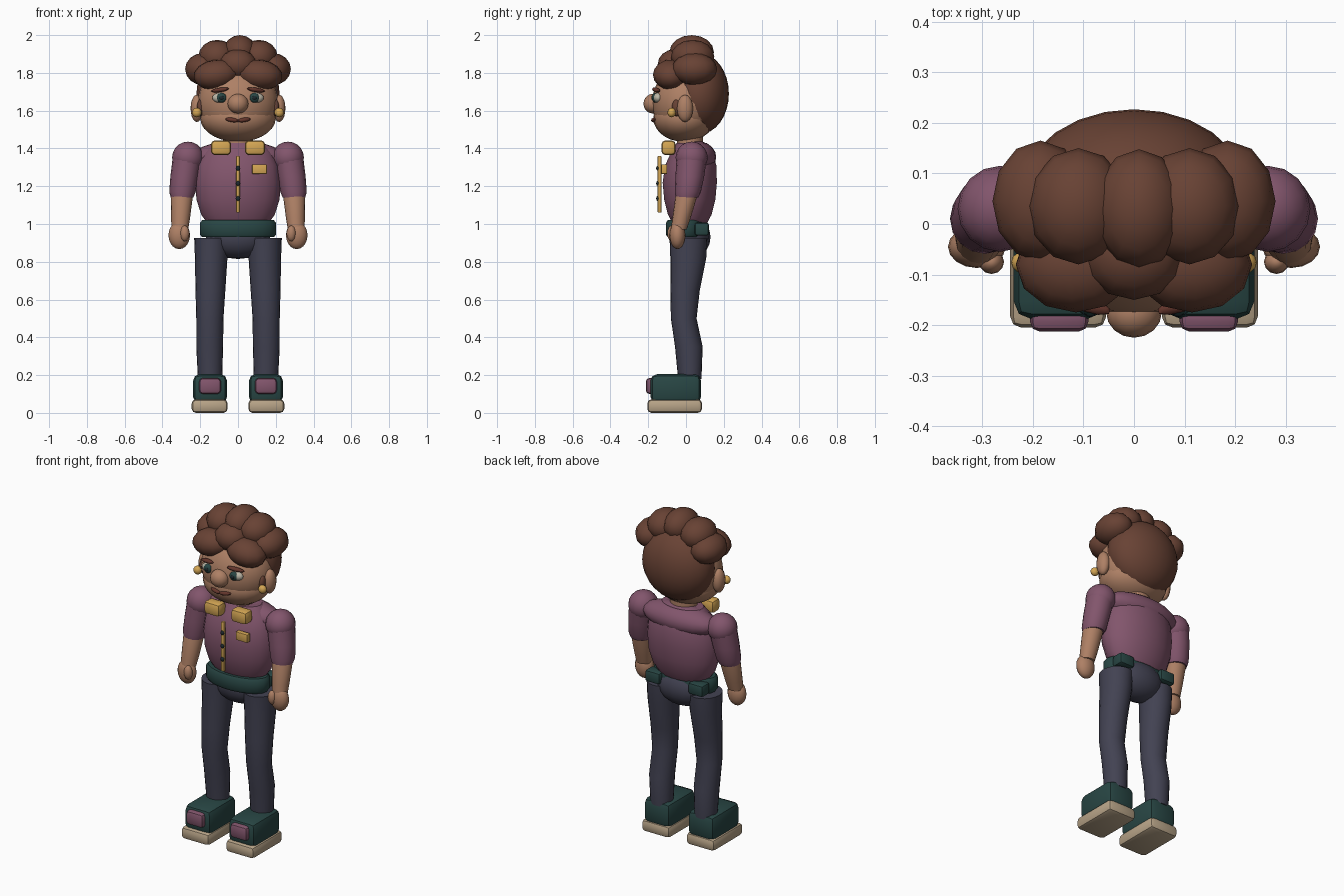
import bpy, bmesh, math
from mathutils import Matrix, Vector, Euler

if "Cube" in bpy.data.objects:
    bpy.data.objects.remove(bpy.data.objects["Cube"])


def material(name, r, g, b):
    lin = [((c / 255 + 0.055) / 1.055) ** 2.4 for c in (r, g, b)] + [1]
    m = bpy.data.materials.new(name)
    m.use_nodes = True
    m.diffuse_color = lin
    m.node_tree.nodes["Principled BSDF"].inputs["Base Color"].default_value = lin
    return m


SKIN = material("skin", 174, 128, 101)
SHIRT = material("plum_shirt", 130, 85, 108)
HAIR = material("brown_hair", 104, 66, 52)
GREEN = material("dark_green", 40, 70, 68)
PANTS = material("slate_denim", 66, 66, 82)
GOLD = material("gold", 212, 166, 84)
SOLE = material("beige_sole", 184, 164, 136)
LIP = material("dark_brown", 100, 54, 44)
WHITE = material("eye_white", 190, 184, 168)
DARK = material("dark_button", 30, 42, 46)


def finish(name, bm, mat, angle=40):
    bmesh.ops.recalc_face_normals(bm, faces=bm.faces)
    mesh = bpy.data.meshes.new(name)
    bm.to_mesh(mesh)
    bm.free()
    mesh.materials.append(mat)
    ob = bpy.data.objects.new(name, mesh)
    bpy.context.collection.objects.link(ob)
    bpy.ops.object.select_all(action="DESELECT")
    ob.select_set(True)
    bpy.context.view_layer.objects.active = ob
    bpy.ops.object.shade_smooth_by_angle(angle=math.radians(angle))
    return ob


def ball(name, mat, pos, size, rot=(0, 0, 0), u=16, v=10):
    """Ellipsoid with radii size, rot in degrees."""
    bm = bmesh.new()
    turn = Euler([math.radians(a) for a in rot])
    bmesh.ops.create_uvsphere(bm, u_segments=u, v_segments=v, radius=1,
                              matrix=Matrix.LocRotScale(Vector(pos), turn, Vector(size)))
    return finish(name, bm, mat, 50)


def box(name, mat, lo, hi, bevel=0.0):
    """Box between two corners with rounded edges."""
    lo, hi = Vector(lo), Vector(hi)
    bm = bmesh.new()
    bmesh.ops.create_cube(bm, size=1,
                          matrix=Matrix.LocRotScale((lo + hi) / 2, None, hi - lo))
    if bevel:
        bmesh.ops.bevel(bm, geom=bm.edges[:], offset=bevel, segments=2,
                        profile=0.5, affect="EDGES")
    return finish(name, bm, mat)


def loft(name, mat, rings, n=18):
    """Skin through horizontal ellipses (x, y, z, rx, ry)."""
    bm = bmesh.new()
    loops = []
    for x, y, z, rx, ry in rings:
        angles = [2 * math.pi * i / n for i in range(n)]
        loops.append([bm.verts.new((x + rx * math.cos(a), y + ry * math.sin(a), z))
                      for a in angles])
    for a, b in zip(loops, loops[1:]):
        for i in range(n):
            j = (i + 1) % n
            bm.faces.new((a[i], a[j], b[j], b[i]))
    bm.faces.new(loops[0])
    bm.faces.new(loops[-1])
    return finish(name, bm, mat)


# Torso, yoke, belt and pelvis
loft("shirt_body", SHIRT, [
    (0, .02, 1.0, .16, .09), (0, .02, 1.05, .195, .117), (0, .02, 1.13, .22, .137),
    (0, .02, 1.22, .226, .145), (0, .025, 1.31, .215, .137), (0, .03, 1.38, .185, .11),
    (0, .03, 1.43, .13, .08)], 22)
ball("shirt_yoke", SHIRT, (0, .055, 1.355), (.245, .105, .085), u=20)
loft("neck", SKIN, [(0, .02, 1.4, .08, .07), (0, .02, 1.5, .08, .07)])
loft("belt", GREEN, [
    (0, 0, .93, .19, .098), (0, 0, .945, .202, .108),
    (0, 0, 1.005, .202, .108), (0, 0, 1.02, .19, .098)], 22)
ball("pelvis", PANTS, (0, .02, .93), (.17, .11, .115))

# Shirt front
box("placket", GOLD, (-.01, -.15, 1.06), (.01, -.13, 1.36), .004)
for z in (1.135, 1.215, 1.295):
    ball("shirt_button", DARK, (0, -.15, z), (.013, .008, .013), u=10, v=6)
box("chest_pocket", GOLD, (.075, -.13, 1.265), (.153, -.1, 1.315), .004)

# Head
ball("head", SKIN, (0, 0, 1.64), (.215, .18, .2), u=24, v=16)
ball("jaw", SKIN, (0, -.01, 1.56), (.2, .163, .125), u=24, v=14)
ball("nose", SKIN, (0, -.175, 1.637), (.055, .05, .052))
ball("back_hair", HAIR, (0, .07, 1.69), (.22, .157, .215), u=24, v=16)

# Curls: crown arc, sides and fringe
ball("top_curl", HAIR, (.01, .03, 1.91), (.09, .118, .09), u=12, v=8)
ball("middle_curl", HAIR, (0, -.06, 1.845), (.1, .09, .08), u=12, v=8)

for s, side in ((-1, "right_"), (1, "left_")):
    ball(side + "crown_curl", HAIR, (s * .11, .035, 1.885), (.1, .115, .09), u=12, v=8)
    ball(side + "side_curl", HAIR, (s * .185, .045, 1.82), (.095, .12, .085), u=12, v=8)
    ball(side + "fringe_curl", HAIR, (s * .115, -.08, 1.79), (.12, .095, .08),
         (0, s * 8, 0), u=12, v=8)
    ball(side + "sideburn", HAIR, (s * .2, -.05, 1.615), (.018, .025, .045), u=10, v=8)

    # Face
    ball(side + "eye", WHITE, (s * .09, -.148, 1.668), (.046, .026, .028))
    ball(side + "iris", GREEN, (s * .087, -.163, 1.668), (.027, .018, .026), u=12, v=8)
    ball(side + "pupil", DARK, (s * .087, -.176, 1.668), (.012, .008, .012), u=10, v=6)
    ball(side + "brow", LIP, (s * .095, -.158, 1.71), (.052, .016, .012),
         (0, s * 8, s * 18), u=10, v=6)
    ball(side + "lip", LIP, (s * .032, -.168, 1.551), (.038, .016, .012),
         (0, s * -8, s * 12), u=10, v=6)
    ball(side + "ear", SKIN, (s * .218, -.005, 1.612), (.033, .042, .072))
    ball(side + "earring", GOLD, (s * .218, -.076, 1.59), (.025, .022, .025), u=12, v=8)

    # Collar tab
    box(side + "collar", GOLD, (s * .09 - .053, -.13, 1.365),
        (s * .09 + .053, -.055, 1.442), .02)

    # Arm
    ball(side + "shoulder", SHIRT, (s * .265, .03, 1.352), (.084, .085, .084))
    loft(side + "sleeve", SHIRT, [
        (s * .296, .005, 1.14, .06, .06), (s * .294, .01, 1.17, .07, .069),
        (s * .284, .02, 1.25, .074, .076), (s * .268, .03, 1.35, .078, .08)], 16)
    loft(side + "forearm", SKIN, [
        (s * .308, -.038, .97, .044, .042), (s * .304, -.024, 1.03, .05, .048),
        (s * .298, 0, 1.14, .058, .057), (s * .296, .005, 1.16, .055, .055)], 16)
    ball(side + "hand", SKIN, (s * .311, -.045, .94), (.057, .042, .073))
    ball(side + "thumb", SKIN, (s * .282, -.075, .95), (.025, .024, .042), u=12, v=8)

    # Leg and back pocket
    loft(side + "trouser_leg", PANTS, [
        (s * .148, .02, .18, .064, .062), (s * .15, .015, .35, .071, .073),
        (s * .149, -.012, .5, .072, .068), (s * .146, -.005, .65, .079, .078),
        (s * .142, .012, .82, .086, .095), (s * .14, .013, .925, .092, .1)], 20)
    box(side + "back_pocket", GREEN, (s * .145 - .05, .045, .938),
        (s * .145 + .05, .122, 1.008), .015)

    # Shoe
    box(side + "sole", SOLE, (s * .15 - .095, -.205, 0), (s * .15 + .095, .085, .072), .022)
    box(side + "shoe_upper", GREEN, (s * .148 - .09, -.188, .05),
        (s * .148 + .09, .08, .205), .035)
    box(side + "toe_patch", SHIRT, (s * .148 - .058, -.213, .1),
        (s * .148 + .058, -.16, .185), .02)
